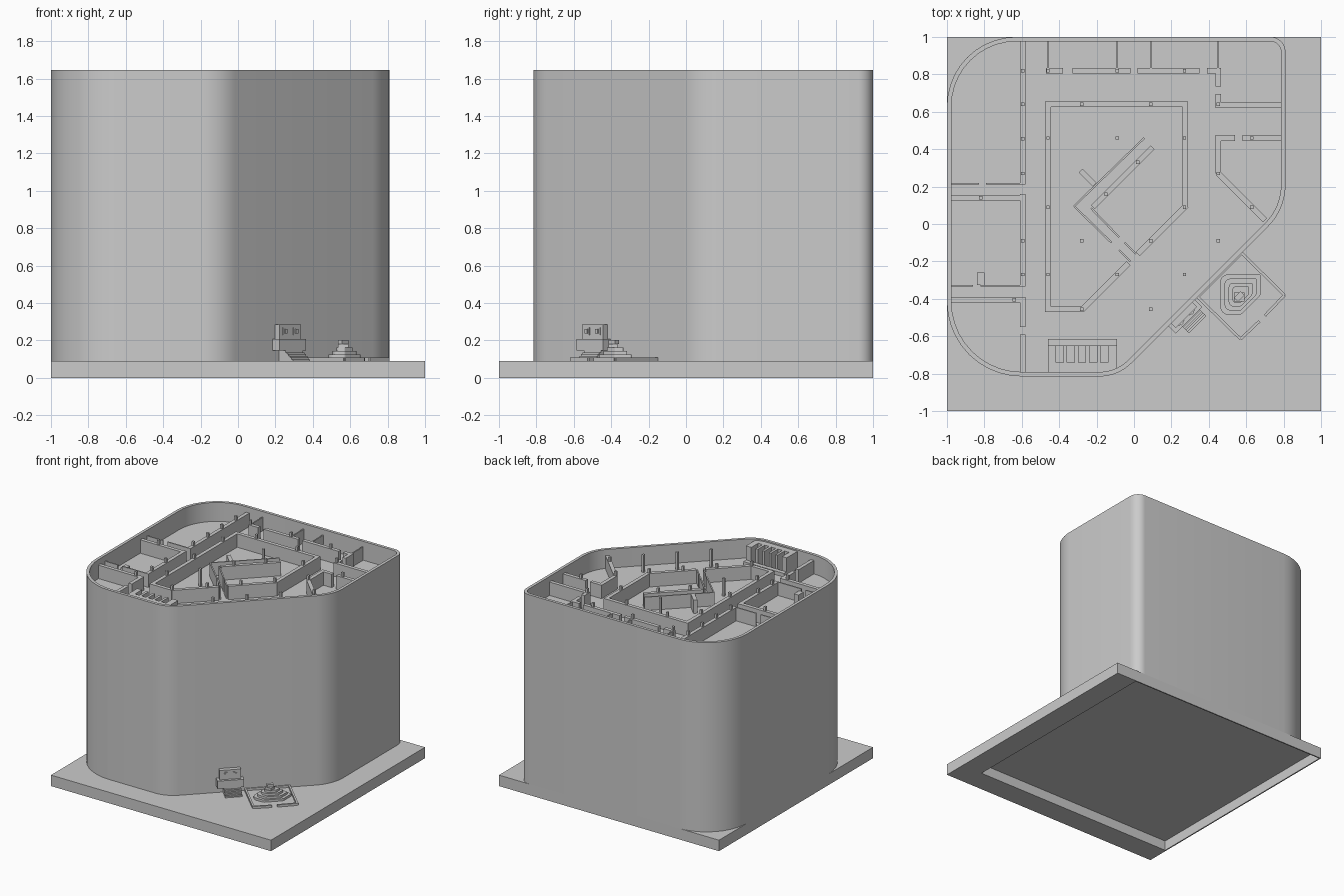
import bpy, bmesh, math
from mathutils import Vector

if "Cube" in bpy.data.objects:
    bpy.data.objects.remove(bpy.data.objects["Cube"])

GROUND, FLOOR, TOP = 0.09, 1.49, 1.645


def finish(name, bm, smooth=False):
    bmesh.ops.recalc_face_normals(bm, faces=bm.faces)
    me = bpy.data.meshes.new(name)
    bm.to_mesh(me)
    bm.free()
    if smooth:
        for p in me.polygons:
            p.use_smooth = True
        me.set_sharp_from_angle(angle=math.radians(30))
    ob = bpy.data.objects.new(name, me)
    bpy.context.collection.objects.link(ob)
    return ob


def skin(bm, loops):
    """Bridge stacked loops of points and cap both ends."""
    rings = [[bm.verts.new(p) for p in lp] for lp in loops]
    n = len(rings[0])
    for a, b in zip(rings, rings[1:]):
        for i in range(n):
            bm.faces.new((a[i], a[(i + 1) % n], b[(i + 1) % n], b[i]))
    bm.faces.new(rings[0][::-1])
    bm.faces.new(rings[-1])


def prism(bm, pts, z0, z1):
    skin(bm, [[(x, y, z) for x, y in pts] for z in (z0, z1)])


def box(bm, x0, x1, y0, y1, z0, z1):
    prism(bm, [(x0, y0), (x1, y0), (x1, y1), (x0, y1)], z0, z1)


def wall(bm, ax, ay, bx, by, t, z0, z1):
    """Straight wall of thickness t between two plan points."""
    a, b = Vector((ax, ay)), Vector((bx, by))
    d = (b - a).normalized()
    s = Vector((-d.y, d.x)) * t / 2
    prism(bm, [a - s, b - s, b + s, a + s], z0, z1)


def fillet(corners, seg=10):
    """Round polygon corners given as (x, y, tangent length)."""
    out, n = [], len(corners)
    for i, (x, y, t) in enumerate(corners):
        p = Vector((x, y))
        u = (Vector(corners[i - 1][:2]) - p).normalized()
        v = (Vector(corners[(i + 1) % n][:2]) - p).normalized()
        half = u.angle(v) / 2
        c = p + (u + v).normalized() * t / math.cos(half)
        r = t * math.tan(half)
        s, e = p + u * t - c, p + v * t - c
        a0, sweep = math.atan2(s.y, s.x), math.pi - 2 * half
        for k in range(seg + 1):
            a = a0 + sweep * k / seg
            out.append(Vector((c.x + r * math.cos(a), c.y + r * math.sin(a))))
    return out


def inset(pts, d):
    res, n = [], len(pts)
    for i, p in enumerate(pts):
        e = (pts[(i + 1) % n] - pts[i - 1]).normalized()
        res.append(p + Vector((-e.y, e.x)) * d)
    return res


# Base slab, hollow underneath
bm = bmesh.new()
box(bm, -1, 1, -1, 1, 0.08, GROUND)
box(bm, 0.815, 1, -1, 1, 0, 0.08)
box(bm, -1, 0.815, -1, -0.815, 0, 0.08)
box(bm, -1, -0.99, -0.815, 1, 0, 0.08)
box(bm, -0.99, 0.815, 0.99, 1, 0, 0.08)
finish("base_slab", bm)

# Tower shell with parapet and sunken top floor
corners = [(-1, -0.815, 0.4), (-0.085, -0.815, 0.1), (0.81, 0.08, 0.13),
           (0.81, 1, 0.08), (-1, 1, 0.37)]
outline = fillet(corners)
inner = inset(outline, 0.024)
bm = bmesh.new()
skin(bm, [[(p.x, p.y, z) for p in lp] for lp, z in
          ((outline, GROUND), (outline, TOP), (inner, TOP), (inner, FLOOR))])
finish("tower_shell", bm, True)

# Partition walls on the top floor
west = [(-.595, .98, -.595, .22), (-.595, .16, -.595, -.33), (-.595, -.41, -.595, -.55),
        (-.595, -.59, -.595, -.8), (-.98, .14, -.58, .14), (-.98, -.405, -.58, -.405)]
north = [(-.47, .82, -.38, .82), (-.33, .82, -.02, .82), (.02, .82, .35, .82),
         (.39, .82, .435, .82), (.45, .735, .45, .835), (.45, .62, .45, .695),
         (.465, .635, .79, .635), (.435, .46, .54, .46), (.58, .46, .79, .46),
         (.45, .445, .45, .27), (.45, .27, .7, .02)]
core = [(-.475, .64, .29, .64), (.275, .625, .275, .095), (.28, .1, .02, -.16),
        (-.03, -.21, -.28, -.46), (-.275, -.455, -.475, -.455), (-.46, -.44, -.46, .625),
        (-.22, .09, .1, .41), (-.285, .285, -.21, .21)]
thin = [(-.98, .215, -.83, .215), (-.79, .215, -.58, .215), (-.98, -.33, -.86, -.33),
        (-.82, -.33, -.58, -.33), (-.46, .835, -.46, .98), (-.09, .835, -.09, .98),
        (.09, .835, .09, .98), (.45, .835, .45, .98), (-.32, .095, .055, .46),
        (-.02, -.2, -.08, -.14), (-.12, -.1, -.32, .095), (.01, -.16, -.05, -.1),
        (-.08, -.07, -.23, .085)]
for name, group, t in (("west_walls", west, .03), ("north_walls", north, .03),
                       ("core_walls", core, .03), ("thin_partitions", thin, .01)):
    bm = bmesh.new()
    for w in group:
        wall(bm, *w, t, FLOOR, 1.6)
    finish(name, bm)

# Slim square columns
cols = [(-.595, .82), (-.595, .64), (-.595, .455), (-.595, .27), (-.595, -.09),
        (-.595, -.27), (-.46, .82), (-.46, .46), (-.46, .09), (-.46, -.27),
        (-.28, .64), (.09, .64), (.27, .46), (.27, .09), (-.09, .46), (-.28, -.09),
        (.09, -.09), (-.09, -.27), (.27, -.27), (.45, -.09), (-.28, -.455),
        (.09, -.455), (-.15, .16), (.02, .33), (.45, .64), (.63, .46), (.45, .27),
        (.63, .09), (-.82, .14), (-.64, -.405), (.27, .82), (-.09, .82)]
bm = bmesh.new()
for x, y in cols:
    box(bm, x - .009, x + .009, y - .009, y + .009, FLOOR, 1.635)
finish("columns", bm)

bm = bmesh.new()
box(bm, -.84, -.8, -.325, -.26, FLOOR, 1.58)
finish("small_cabinet", bm)

# Slotted block against the front parapet
bm = bmesh.new()
box(bm, -.46, -.09, -.79, -.74, FLOOR, 1.635)
for i in range(6):
    x = -.43 + .06 * i
    box(bm, -.46 if i == 0 else x - .008, -.09 if i == 5 else x + .012,
        -.74, -.65, FLOOR, 1.635)
box(bm, -.46, -.09, -.65, -.615, FLOOR, 1.52)
finish("slotted_block", bm)

# Plaza curb with an opening
bm = bmesh.new()
for w in [(.34, -.39, .575, -.155), (.575, -.155, .805, -.38), (.805, -.38, .70, -.49),
          (.67, -.52, .57, -.615), (.57, -.615, .34, -.39)]:
    wall(bm, *w, .015, GROUND, .108)
finish("plaza_curb", bm)

# Stepped monument, tiers echo the tower plan
bm = bmesh.new()
for i, s in enumerate((.12, .095, .07, .048)):
    prism(bm, [(.57 + (p.x + .09) * s, -.378 + (p.y - .09) * s) for p in outline],
          GROUND + .018 * i, GROUND + .018 * (i + 1))
box(bm, .535, .59, -.415, -.365, .162, .182)
wall(bm, .545, -.405, .58, -.37, .03, .182, .203)
finish("stepped_monument", bm)

# Entrance on the diagonal face
U, N = Vector((1, 1)).normalized(), Vector((1, -1)).normalized()
C = Vector((.255, -.475))


def entry(bm, u0, u1, d0, d1, z0, z1):
    prism(bm, [C + U * u + N * d for u, d in ((u0, d0), (u0, d1), (u1, d1), (u1, d0))],
          z0, z1)


bm = bmesh.new()
entry(bm, -.1, .1, -.01, .055, .145, .208)
entry(bm, -.08, .08, -.01, .035, .208, .285)
finish("entrance_porch", bm)

bm = bmesh.new()
for i in range(6):
    entry(bm, -.05, .08, -.01, .05 + .011 * i, .145 - .0092 * (i + 1), .145 - .0092 * i)
finish("entrance_steps", bm)

# Raised windows on the porch
bm = bmesh.new()
for u in (-.04, .04):
    entry(bm, u - .02, u + .02, .035, .04, .228, .268)
    entry(bm, u - .009, u + .009, .04, .046, .236, .26)
finish("porch_windows", bm)
